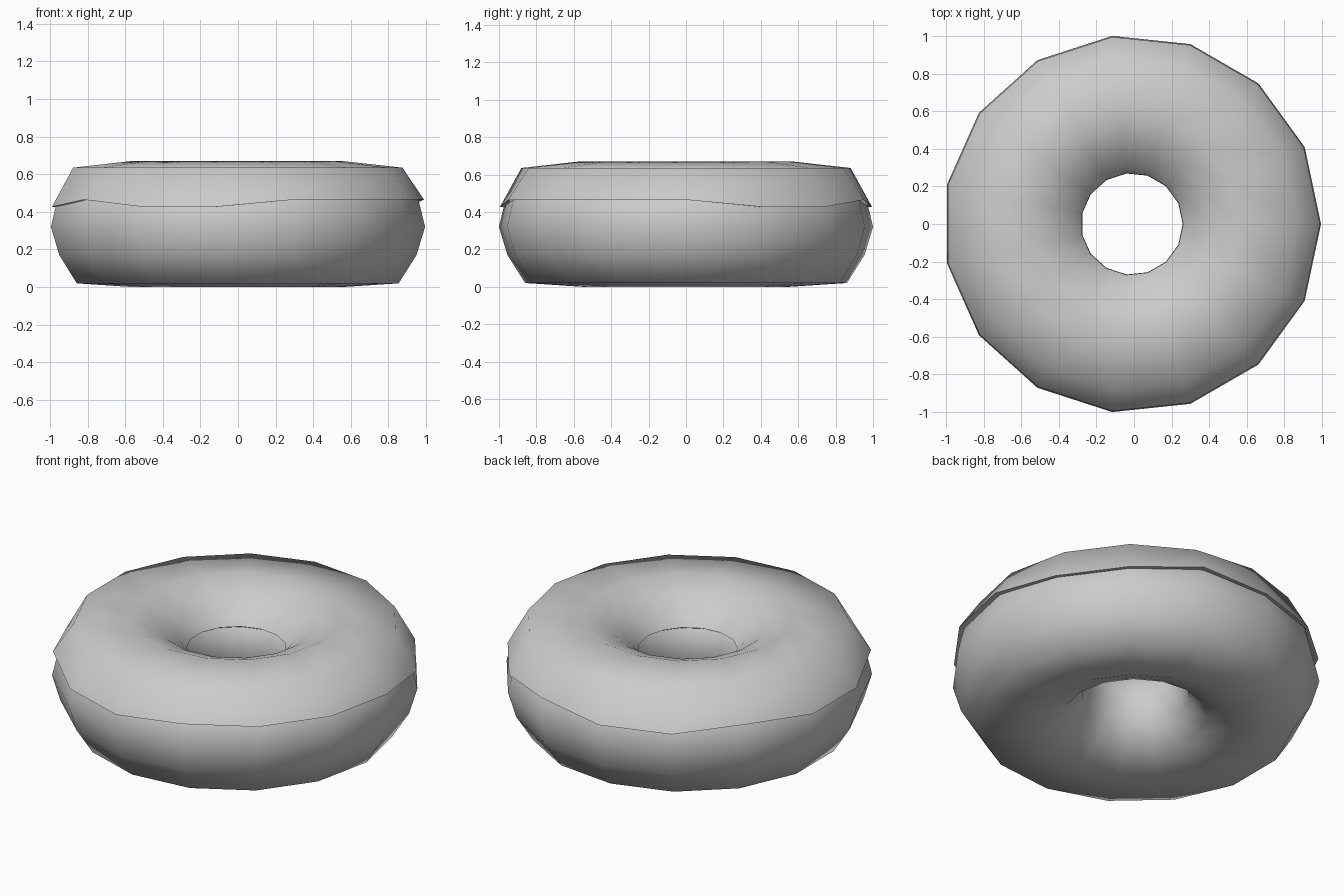
import bpy, bmesh, math

if "Cube" in bpy.data.objects:
    bpy.data.objects.remove(bpy.data.objects["Cube"])

SIDES = 15
SHIFT = -0.011  # centres the odd-sided ring on x


def ring_object(name, profile, drips=None):
    """Sweep a closed (radius, z) profile around z; z None takes the drip height."""
    bm = bmesh.new()
    rings = []
    for i in range(SIDES):
        a = math.tau * i / SIDES
        rings.append([bm.verts.new((r * math.cos(a) + SHIFT, r * math.sin(a),
                                    drips[i] if z is None else z))
                      for r, z in profile])
    n = len(profile)
    for i in range(SIDES):
        p, q = rings[i], rings[(i + 1) % SIDES]
        for j in range(n):
            k = (j + 1) % n
            bm.faces.new((p[j], q[j], q[k], p[k]))
    bmesh.ops.recalc_face_normals(bm, faces=bm.faces)
    mesh = bpy.data.meshes.new(name)
    bm.to_mesh(mesh)
    bm.free()
    ob = bpy.data.objects.new(name, mesh)
    bpy.context.collection.objects.link(ob)
    bpy.ops.object.select_all(action='DESELECT')
    ob.select_set(True)
    bpy.context.view_layer.objects.active = ob
    bpy.ops.object.shade_smooth_by_angle(angle=math.radians(65))
    return ob


# Dough ring: outer wall, flat base, funnel-shaped hole, top hidden by icing
ring_object("dough", [
    (1.0055, 0.32), (0.96, 0.17), (0.865, 0.02), (0.56, 0.0),
    (0.39, 0.07), (0.295, 0.19), (0.27, 0.33), (0.285, 0.46),
    (0.42, 0.58), (0.57, 0.64), (0.85, 0.605), (0.972, 0.46)])

# Icing shell with an uneven lower edge (high / low points around the rim)
H, L = 0.465, 0.427
drips = [H, L, L, H, L, L, H, L, L, H, L, L, H, H, H]
ring_object("icing", [
    (1.0, None), (0.885, 0.635), (0.57, 0.67), (0.42, 0.612),
    (0.31, 0.53), (0.272, 0.48), (0.29, 0.47), (0.42, 0.585),
    (0.57, 0.645), (0.86, 0.61), (0.965, None)], drips)
